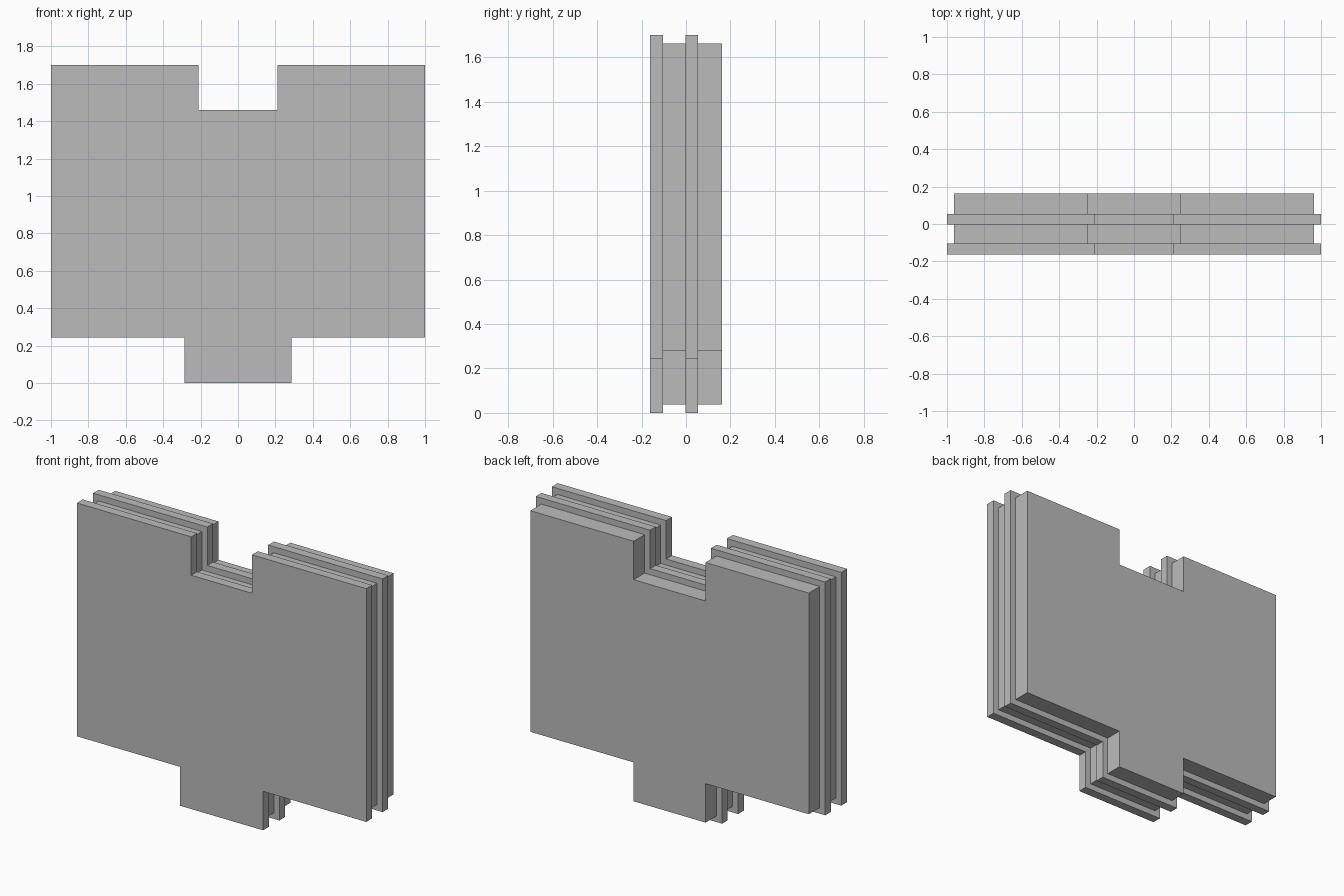
import bpy
import bmesh

cube = bpy.data.objects.get("Cube")
if cube:
    bpy.data.objects.remove(cube, do_unlink=True)

grey = bpy.data.materials.new("plain grey")
grey.use_nodes = True
grey.diffuse_color = (0.5, 0.5, 0.5, 1)
grey.node_tree.nodes["Principled BSDF"].inputs["Base Color"].default_value = (0.5, 0.5, 0.5, 1)


def make_plate(name, y_front, y_back, inset):
    """Plate with a notch in its top edge and a tab below, shrunk by inset."""
    side, top = 1.0 - inset, 1.7 - inset
    notch_x, notch_z = 0.21 + inset, 1.46 - inset
    tab_x, tab_z = 0.287 - inset, inset
    shoulder = 0.243 + inset
    half = [(tab_x, tab_z), (tab_x, shoulder), (side, shoulder),
            (side, top), (notch_x, top), (notch_x, notch_z)]
    outline = half + [(-x, z) for x, z in reversed(half)]

    bm = bmesh.new()
    face = bm.faces.new([bm.verts.new((x, y_front, z)) for x, z in outline])
    result = bmesh.ops.extrude_face_region(bm, geom=[face], use_keep_orig=True)
    moved = [v for v in result["geom"] if isinstance(v, bmesh.types.BMVert)]
    bmesh.ops.translate(bm, verts=moved, vec=(0, y_back - y_front, 0))
    bmesh.ops.recalc_face_normals(bm, faces=bm.faces)
    mesh = bpy.data.meshes.new(name)
    bm.to_mesh(mesh)
    bm.free()
    mesh.materials.append(grey)
    obj = bpy.data.objects.new(name, mesh)
    bpy.context.collection.objects.link(obj)


# Wide plates alternate with slightly smaller ones, front to back
make_plate("front_plate", -0.162, -0.104, 0)
make_plate("front_spacer", -0.104, -0.002, 0.038)
make_plate("middle_plate", -0.002, 0.054, 0)
make_plate("back_spacer", 0.054, 0.162, 0.038)
